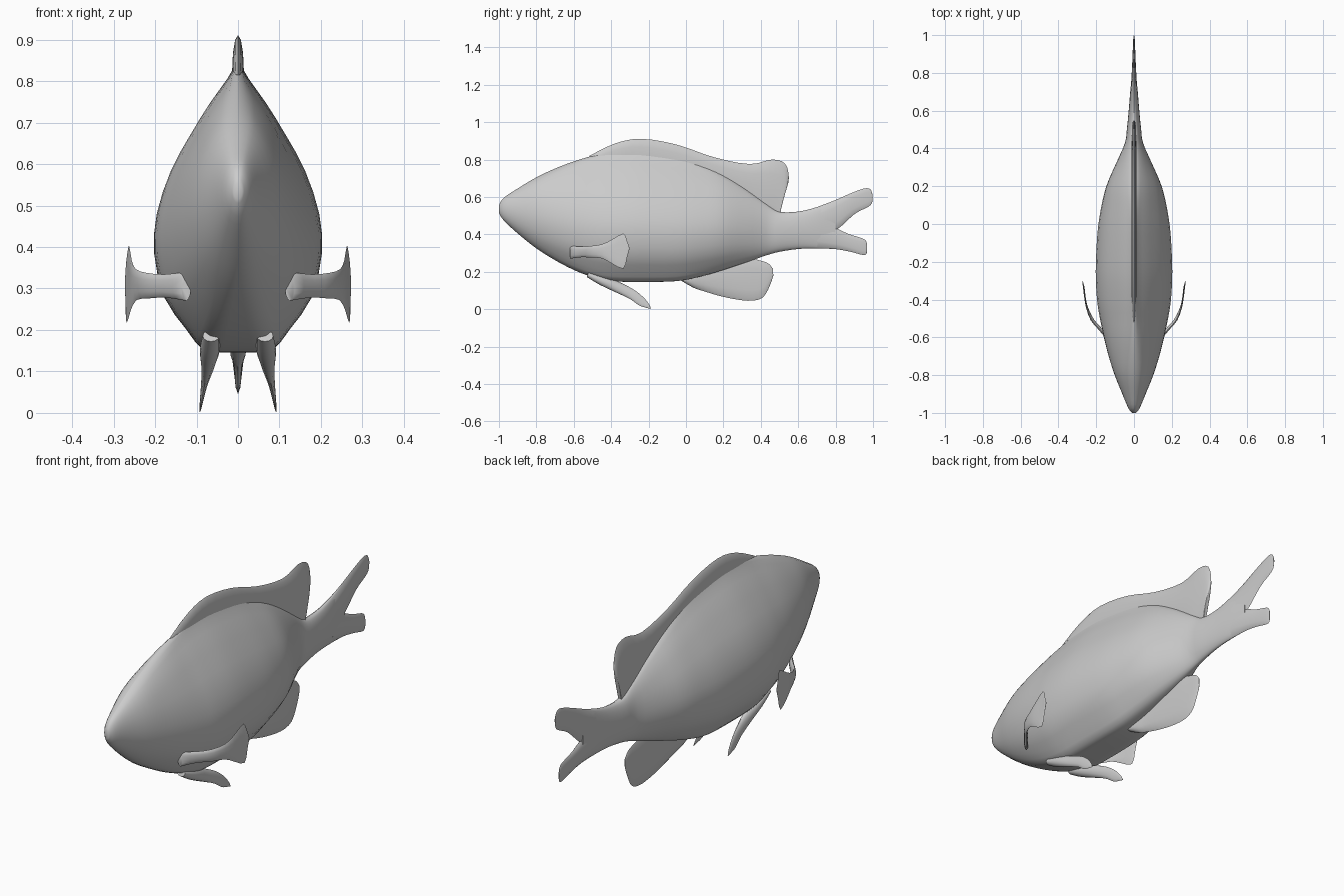
import bpy, bmesh, math

grey = bpy.data.materials.new("plain grey")
grey.diffuse_color = (0.6, 0.6, 0.6, 1)


def smooth_rows(rows, n):
    """Catmull-Rom resampling of a list of equal-length tuples."""
    out = []
    for i in range(len(rows) - 1):
        p0, p1 = rows[max(i - 1, 0)], rows[i]
        p2, p3 = rows[i + 1], rows[min(i + 2, len(rows) - 1)]
        for k in range(n):
            t = k / n
            out.append(tuple(
                b + 0.5 * t * (c - a + t * (2*a - 5*b + 4*c - d + t * (3*(b - c) + d - a)))
                for a, b, c, d in zip(p0, p1, p2, p3)))
    return out + [rows[-1]]


def skin(name, rings, angle=60):
    """Skin closed rings into a capped, smooth-shaded tube."""
    bm = bmesh.new()
    vs = [[bm.verts.new(p) for p in r] for r in rings]
    n = len(rings[0])
    for a, b in zip(vs, vs[1:]):
        for j in range(n):
            bm.faces.new((a[j], a[(j + 1) % n], b[(j + 1) % n], b[j]))
    bm.faces.new(vs[0])
    bm.faces.new(vs[-1])
    bmesh.ops.recalc_face_normals(bm, faces=bm.faces)
    me = bpy.data.meshes.new(name)
    bm.to_mesh(me)
    bm.free()
    me.materials.append(grey)
    ob = bpy.data.objects.new(name, me)
    bpy.context.collection.objects.link(ob)
    bpy.context.view_layer.objects.active = ob
    ob.select_set(True)
    bpy.ops.object.shade_smooth_by_angle(angle=math.radians(angle))
    ob.select_set(False)
    return ob


def fin(name, rows, n=3, side=1):
    """Fin from stations: edge A (y, z), edge B (y, z), x at A, x at B, half thickness."""
    rings = []
    for ya, za, yb, zb, xa, xb, h in smooth_rows(rows, n):
        ring = []
        for k in range(12):
            ang = math.tau * k / 12
            s = 0.5 - 0.5 * math.cos(ang)
            ring.append((side * (xa + (xb - xa) * s + h * math.sin(ang)),
                         ya + (yb - ya) * s, za + (zb - za) * s))
        rings.append(ring)
    return skin(name, rings)


# Body: y, bottom z, back z, half width, belly flatness
stations = [
    (-1.00, 0.515, 0.555, 0.010, 0), (-0.975, 0.475, 0.595, 0.030, 0),
    (-0.90, 0.405, 0.645, 0.062, 0.1), (-0.80, 0.325, 0.705, 0.103, 0.25),
    (-0.70, 0.262, 0.752, 0.135, 0.5), (-0.60, 0.210, 0.790, 0.160, 0.7),
    (-0.50, 0.172, 0.820, 0.180, 0.9), (-0.40, 0.150, 0.840, 0.195, 1),
    (-0.25, 0.146, 0.842, 0.202, 1), (-0.05, 0.150, 0.815, 0.193, 1),
    (0.08, 0.175, 0.775, 0.175, 0.9), (0.20, 0.210, 0.720, 0.147, 0.7),
    (0.32, 0.250, 0.645, 0.096, 0.5), (0.43, 0.288, 0.565, 0.048, 0.2),
    (0.50, 0.307, 0.522, 0.038, 0), (0.60, 0.322, 0.522, 0.028, 0),
    (0.70, 0.325, 0.546, 0.020, 0), (0.80, 0.322, 0.583, 0.010, 0),
    (0.815, 0.322, 0.589, 0.003, 0)]
# Cross-section: height fraction, width fraction
section = [(0, 0.2), (0.01, 0.42), (0.08, 0.62), (0.19, 0.88), (0.34, 1.0), (0.48, 0.97),
           (0.63, 0.80), (0.755, 0.565), (0.86, 0.34), (0.945, 0.13), (1, 0.02)]
section = smooth_rows(section, 2)
rings = []
for y, lo, hi, w, flat in smooth_rows(stations[:-1], 3):
    half = []
    for t, f in section:
        t = min(max(t, 0), 1)
        oval = math.sqrt(max(0, 1 - (2 * t - 1) ** 2))
        half.append((w * max(0.01, flat * f + (1 - flat) * oval), lo + t * (hi - lo)))
    rings.append([(x, y, z) for x, z in half] + [(-x, y, z) for x, z in reversed(half)])
skin("body", rings)

# Dorsal fin: top edge to buried base
fin("dorsal_fin", [
    (-0.52, 0.818, -0.48, 0.72, 0, 0, 0.010), (-0.38, 0.886, -0.38, 0.74, 0, 0, 0.014),
    (-0.24, 0.911, -0.24, 0.74, 0, 0, 0.014), (-0.05, 0.880, -0.05, 0.70, 0, 0, 0.014),
    (0.15, 0.812, 0.15, 0.65, 0, 0, 0.014), (0.34, 0.776, 0.30, 0.58, 0, 0, 0.014),
    (0.46, 0.800, 0.40, 0.50, 0, 0, 0.013), (0.53, 0.778, 0.46, 0.48, 0, 0, 0.011),
    (0.55, 0.700, 0.48, 0.47, 0, 0, 0.010), (0.53, 0.620, 0.49, 0.47, 0, 0, 0.009),
    (0.505, 0.53, 0.495, 0.47, 0, 0, 0.006)])

# Forked tail lobes
fin("upper_tail_lobe", [
    (0.70, 0.546, 0.70, 0.38, 0, 0, 0.018), (0.79, 0.580, 0.80, 0.42, 0, 0, 0.012),
    (0.87, 0.615, 0.90, 0.508, 0, 0, 0.008), (0.95, 0.645, 0.975, 0.548, 0, 0, 0.005),
    (0.985, 0.642, 0.995, 0.570, 0, 0, 0.003), (0.997, 0.615, 0.998, 0.595, 0, 0, 0.002)])
fin("lower_tail_lobe", [
    (0.70, 0.48, 0.70, 0.325, 0, 0, 0.018), (0.80, 0.435, 0.80, 0.321, 0, 0, 0.012),
    (0.87, 0.402, 0.88, 0.307, 0, 0, 0.008), (0.94, 0.380, 0.945, 0.290, 0, 0, 0.005),
    (0.962, 0.365, 0.965, 0.296, 0, 0, 0.003), (0.968, 0.34, 0.968, 0.32, 0, 0, 0.002)])

# Anal fin: buried root to trailing lower edge
fin("anal_fin", [
    (-0.04, 0.17, -0.03, 0.155, 0, 0, 0.022), (0.03, 0.20, 0.04, 0.115, 0, 0, 0.020),
    (0.10, 0.23, 0.09, 0.098, 0, 0, 0.016), (0.20, 0.265, 0.20, 0.066, 0, 0, 0.014),
    (0.32, 0.280, 0.33, 0.045, 0, 0, 0.011), (0.39, 0.262, 0.41, 0.062, 0, 0, 0.008),
    (0.44, 0.245, 0.45, 0.130, 0, 0, 0.005), (0.465, 0.215, 0.467, 0.180, 0, 0, 0.002)])

for side, label in ((1, "right"), (-1, "left")):
    # Pectoral fin: narrow stalk flaring into a cupped, blunt paddle
    fin(label + "_pectoral_fin", [
        (-0.62, 0.340, -0.62, 0.270, 0.125, 0.125, 0.012),
        (-0.56, 0.334, -0.56, 0.278, 0.178, 0.172, 0.012),
        (-0.51, 0.338, -0.51, 0.276, 0.222, 0.216, 0.010),
        (-0.45, 0.347, -0.45, 0.272, 0.247, 0.245, 0.006),
        (-0.40, 0.370, -0.40, 0.246, 0.257, 0.259, 0.004),
        (-0.335, 0.405, -0.335, 0.216, 0.263, 0.269, 0.003),
        (-0.315, 0.365, -0.315, 0.275, 0.269, 0.271, 0.002),
        (-0.302, 0.328, -0.302, 0.322, 0.271, 0.271, 0.001)], 2, side)
    # Pelvic fin: thick root under the belly sweeping back to a thin tip
    fin(label + "_pelvic_fin", [
        (-0.52, 0.200, -0.53, 0.172, 0.065, 0.065, 0.020),
        (-0.42, 0.170, -0.46, 0.130, 0.066, 0.070, 0.024),
        (-0.35, 0.142, -0.37, 0.088, 0.068, 0.076, 0.016),
        (-0.28, 0.105, -0.30, 0.055, 0.076, 0.083, 0.009),
        (-0.23, 0.066, -0.25, 0.020, 0.083, 0.089, 0.005),
        (-0.20, 0.030, -0.21, 0.007, 0.088, 0.091, 0.003),
        (-0.188, 0.006, -0.19, 0.002, 0.091, 0.092, 0.001)], 3, side)
